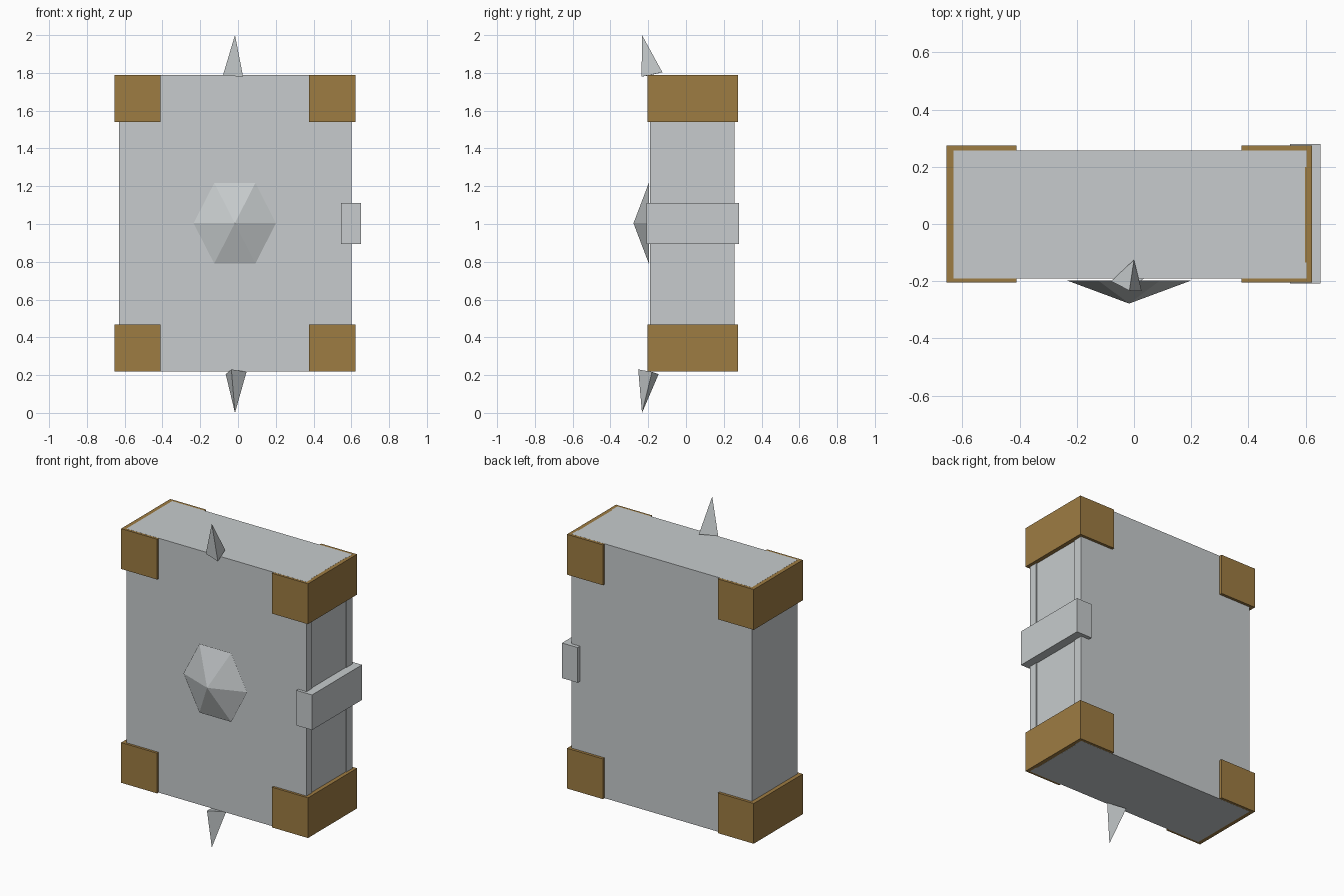
import bpy, bmesh

if "Cube" in bpy.data.objects:
    bpy.data.objects.remove(bpy.data.objects["Cube"])

def material(name, rgb):
    m = bpy.data.materials.new(name)
    m.diffuse_color = (*rgb, 1)
    m.use_nodes = True
    m.node_tree.nodes["Principled BSDF"].inputs["Base Color"].default_value = m.diffuse_color
    return m

grey = material("pale_grey", (0.57, 0.60, 0.61))
gold = material("old_gold", (0.34, 0.20, 0.055))

def add(name, bm, mat):
    bmesh.ops.recalc_face_normals(bm, faces=bm.faces)
    me = bpy.data.meshes.new(name)
    bm.to_mesh(me)
    bm.free()
    me.materials.append(mat)
    ob = bpy.data.objects.new(name, me)
    bpy.context.collection.objects.link(ob)
    return ob

def box(name, x, y, z, mat):
    bm = bmesh.new()
    bmesh.ops.create_cube(bm, size=1)
    for v in bm.verts:
        v.co = [(r[0] + r[1]) / 2 + c * (r[1] - r[0]) for r, c in zip((x, y, z), v.co)]
    return add(name, bm, mat)

def pyramid(name, base, apex, mat):
    bm = bmesh.new()
    ring = [bm.verts.new(p) for p in base]
    tip = bm.verts.new(apex)
    bm.faces.new(ring)
    for i, v in enumerate(ring):
        bm.faces.new((v, ring[(i + 1) % len(ring)], tip))
    return add(name, bm, mat)

# Book: two covers with a very slightly recessed page block between them
Z = (0.218, 1.79)
box("front_cover", (-0.63, 0.602), (-0.19, -0.135), Z, grey)
box("back_cover", (-0.63, 0.602), (0.20, 0.257), Z, grey)
box("pages", (-0.63, 0.597), (-0.135, 0.20), Z, grey)

# Corner guards, a hair inside the top and bottom planes
for zn, z in (("lower", (0.2185, 0.467)), ("upper", (1.54, 1.7895))):
    for xn, x in (("left", (-0.655, -0.41)), ("right", (0.376, 0.622))):
        box(f"{zn}_{xn}_corner", x, (-0.205, 0.274), z, gold)

# Clasp
box("clasp", (0.545, 0.652), (-0.208, 0.28), (0.895, 1.112), grey)

# Front six-sided gem
cx, cz = -0.017, 1.004
hexagon = [(0.218, 0), (0.109, 0.213), (-0.109, 0.213),
           (-0.218, 0), (-0.109, -0.213), (0.109, -0.213)]
pyramid("gem", [(cx + a, -0.197, cz + b) for a, b in hexagon], (cx, -0.278, cz), grey)

# Tilted three-sided spikes
pyramid("top_spike", [(0.0, -0.125, 1.803), (-0.08, -0.2, 1.786), (0.027, -0.235, 1.78)],
        (-0.016, -0.233, 2.0), grey)
pyramid("bottom_spike", [(-0.035, -0.253, 0.23), (-0.065, -0.145, 0.205), (0.045, -0.18, 0.217)],
        (-0.016, -0.233, 0.0), grey)
